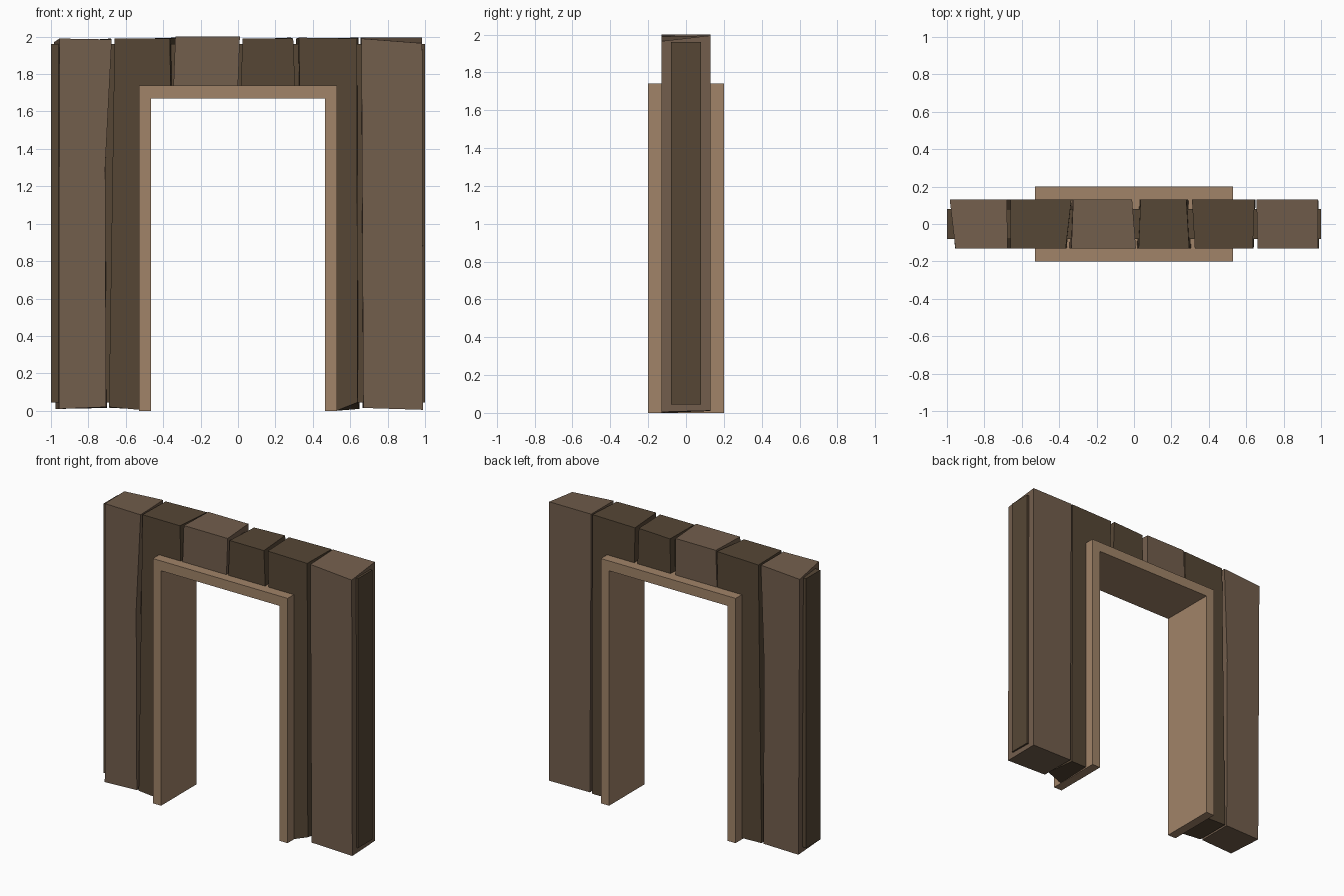
import bpy

if "Cube" in bpy.data.objects:
    bpy.data.objects.remove(bpy.data.objects["Cube"])


def material(name, rgb):
    m = bpy.data.materials.new(name)
    m.diffuse_color = (*rgb, 1)
    m.use_nodes = True
    m.node_tree.nodes["Principled BSDF"].inputs["Base Color"].default_value = m.diffuse_color
    return m


LIGHT = material("light_wood", (0.17, 0.112, 0.073))
DARK = material("dark_wood", (0.093, 0.062, 0.036))
TRIM = material("trim_wood", (0.355, 0.23, 0.14))


def loft(name, front, back, depth, mat):
    """Solid between a front and a back outline given as (x, z), counter-clockwise from the front."""
    n = len(front)
    verts = [(x, -depth, z) for x, z in front] + [(x, depth, z) for x, z in back]
    faces = [tuple(range(n)), tuple(reversed(range(n, 2 * n)))]
    faces += [(i, i + n, (i + 1) % n + n, (i + 1) % n) for i in range(n)]
    mesh = bpy.data.meshes.new(name)
    mesh.from_pydata(verts, [], faces)
    mesh.materials.append(mat)
    obj = bpy.data.objects.new(name, mesh)
    bpy.context.collection.objects.link(obj)
    return obj


def arch(name, outer, inner, bottom, top, inner_top, depth, mat):
    p = [(-outer, bottom), (-inner, bottom), (-inner, inner_top), (inner, inner_top),
         (inner, bottom), (outer, bottom), (outer, top), (-outer, top)]
    return loft(name, p, p, depth, mat)


D = 0.13            # half depth of the planks
HX, HZ = 0.525, 1.735   # opening hidden behind the door frame

# Door frame and recessed wall core
arch("door_frame", 0.53, 0.465, 0.0, 1.74, 1.67, 0.2, TRIM)
arch("wall_core", 1.0, HX, 0.045, 1.96, HZ, 0.08, DARK)

# Full-height outer planks
loft("outer_plank_left",
     [(-0.957, 0.01), (-0.705, 0.02), (-0.71, 1.3), (-0.675, 1.985), (-0.955, 1.99)],
     [(-0.975, 0.01), (-0.70, 0.015), (-0.705, 1.3), (-0.68, 1.99), (-0.985, 1.97)], D, LIGHT)
loft("outer_plank_right",
     [(0.67, 0.015), (0.99, 0.005), (0.985, 1.965), (0.66, 1.99)],
     [(0.665, 0.015), (0.985, 0.012), (0.985, 1.995), (0.655, 1.995)], D, LIGHT)

# Notched planks that wrap the corners of the opening
loft("corner_plank_left",
     [(-0.69, 0.02), (-HX, 0.005), (-HX, HZ), (-0.36, HZ), (-0.365, 1.99), (-0.66, 1.99)],
     [(-0.685, 0.015), (-HX, 0.01), (-HX, HZ), (-0.34, HZ), (-0.335, 1.995), (-0.66, 1.985)], D, DARK)
loft("corner_plank_right",
     [(HX, 0.0), (0.64, 0.045), (0.635, 1.99), (0.325, 1.995), (0.33, HZ), (HX, HZ)],
     [(HX, 0.01), (0.65, 0.01), (0.645, 1.995), (0.31, 1.99), (0.315, HZ), (HX, HZ)], D, DARK)

# Short planks above the door
loft("short_plank_left",
     [(-0.345, HZ), (0.0, HZ), (0.01, 2.0), (-0.335, 2.0)],
     [(-0.335, HZ), (-0.01, HZ), (-0.01, 2.0), (-0.325, 2.0)], D, LIGHT)
loft("short_plank_right",
     [(0.015, HZ), (0.305, HZ), (0.295, 1.99), (0.025, 1.99)],
     [(0.03, HZ), (0.29, HZ), (0.28, 1.995), (0.035, 1.985)], D, DARK)
